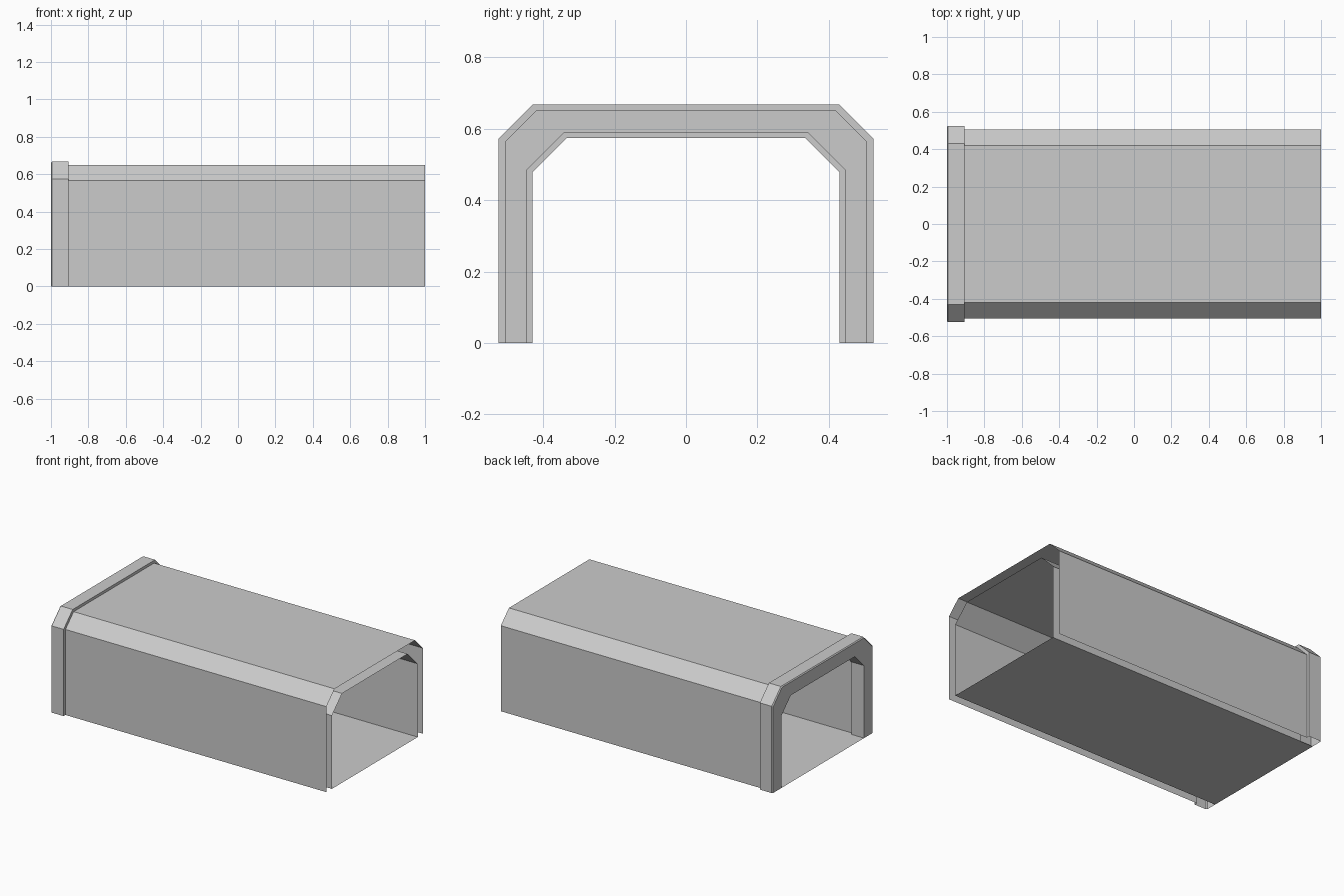
import bpy

if "Cube" in bpy.data.objects:
    bpy.data.objects.remove(bpy.data.objects["Cube"])


def arch(x, half, top, cut):
    # Chamfered arch outline at one station along x
    side = [(-half, 0), (-half, top - cut), (-half + cut, top)]
    pts = side + [(-y, z) for y, z in reversed(side)]
    return [(x, y, z) for y, z in pts]


def make(name, verts, faces):
    mesh = bpy.data.meshes.new(name)
    mesh.from_pydata(verts, [], faces)
    mesh.update()
    obj = bpy.data.objects.new(name, mesh)
    bpy.context.collection.objects.link(obj)
    return obj


def loft(name, stations):
    # Open sheet joining successive arch outlines
    verts = [p for s in stations for p in arch(*s)]
    faces = []
    for k in range(len(stations) - 1):
        for i in range(5):
            a, b = k * 6 + i, (k + 1) * 6 + i
            faces.append((a, a + 1, b + 1, b))
    return make(name, verts, faces)


OUTER = (0.505, 0.65, 0.085)
INNER = (0.448, 0.59, 0.106)
RIM_OUT = (0.525, 0.668, 0.095)
RIM_BEVEL = (0.519, 0.662, 0.093)
RIM_IN = (0.43, 0.575, 0.096)
LIP = -0.907

# Outer skin and inner lining, open at the far end
loft("outer_shell", [(1, *OUTER), (LIP, *OUTER)])
loft("inner_lining", [(LIP, *INNER), (1, *INNER)])

# Raised entrance rim with a tiny front bevel
loft("entrance_rim", [(LIP, *OUTER), (LIP, *RIM_OUT), (-0.994, *RIM_OUT),
                      (-1, *RIM_BEVEL), (-1, *RIM_IN),
                      (LIP, *RIM_IN), (LIP, *INNER)])

# Floor sheet between the inner walls
w = INNER[0]
make("floor", [(-1, -w, 0), (1, -w, 0), (1, w, 0), (-1, w, 0)], [(0, 1, 2, 3)])
